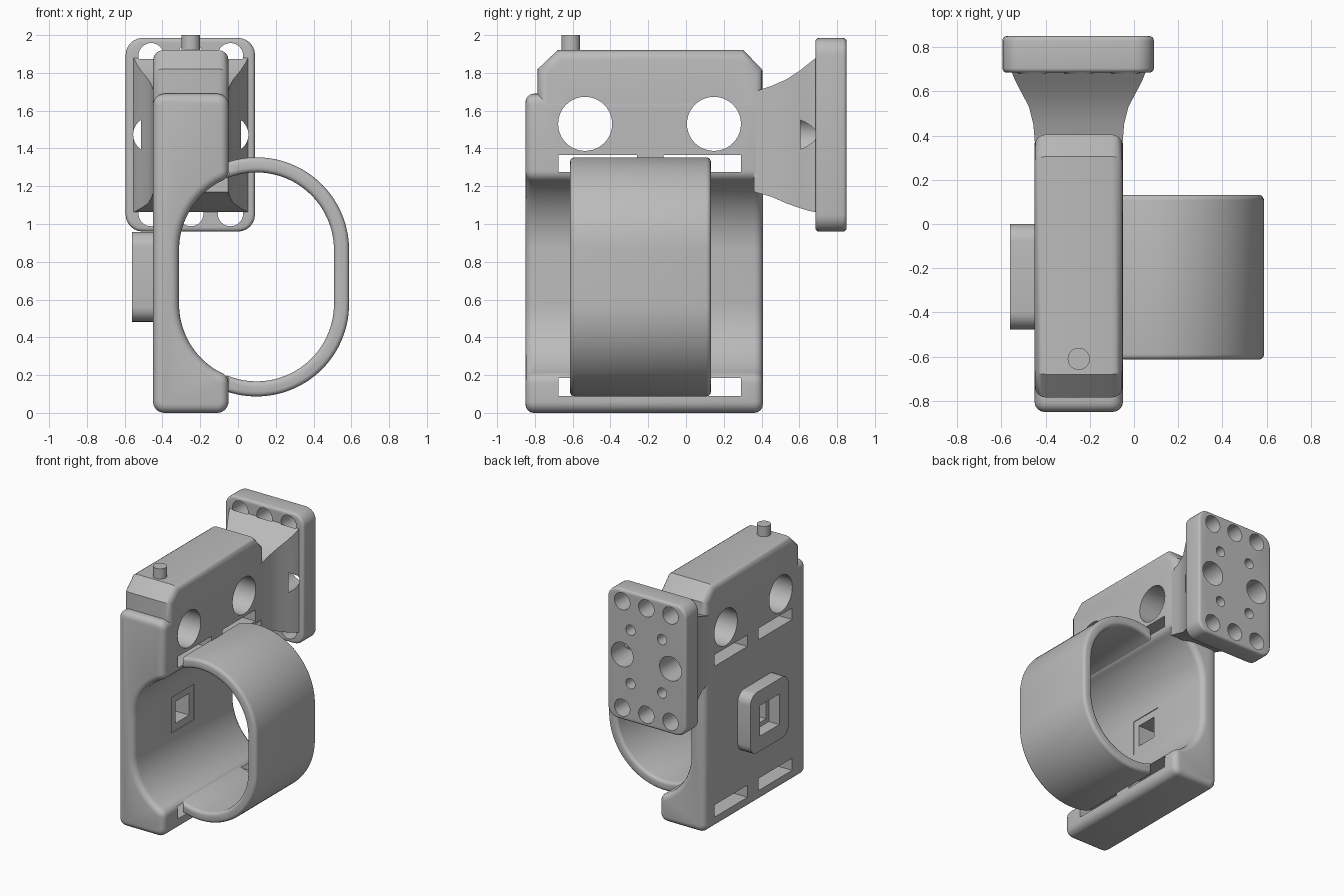
import bpy, bmesh, math
from mathutils import Vector

cube = bpy.data.objects.get("Cube")
if cube:
    bpy.data.objects.remove(cube, do_unlink=True)

grey = bpy.data.materials.new("plain grey")
grey.use_nodes = True
grey.diffuse_color = (0.5, 0.5, 0.5, 1)
grey.node_tree.nodes["Principled BSDF"].inputs["Base Color"].default_value = (0.5, 0.5, 0.5, 1)


def make_object(name, bm):
    bmesh.ops.recalc_face_normals(bm, faces=bm.faces)
    mesh = bpy.data.meshes.new(name)
    bm.to_mesh(mesh)
    bm.free()
    mesh.materials.append(grey)
    ob = bpy.data.objects.new(name, mesh)
    bpy.context.collection.objects.link(ob)
    return ob


def arc(cx, cy, r, start, end, n=24):
    steps = [math.radians(start + (end - start) * i / n) for i in range(n + 1)]
    return [(cx + r * math.cos(a), cy + r * math.sin(a)) for a in steps]


def circle(cx, cy, r):
    return arc(cx, cy, r, 0, 360, 40)[:-1]


def rounded(corners, n=6):
    """Outline whose corners (x, y, radius) are replaced by arcs."""
    out = []
    for i, (x, y, r) in enumerate(corners):
        p = Vector((x, y))
        if not r:
            out.append((x, y))
            continue
        a = (Vector(corners[i - 1][:2]) - p).normalized()
        b = (Vector(corners[(i + 1) % len(corners)][:2]) - p).normalized()
        half = a.angle(b) / 2
        centre = p + (a + b).normalized() * r / math.sin(half)
        t0 = math.atan2(*reversed(p + a * r / math.tan(half) - centre))
        t1 = math.atan2(*reversed(p + b * r / math.tan(half) - centre))
        sweep = (t1 - t0 + math.pi) % (2 * math.pi) - math.pi
        out += arc(centre.x, centre.y, r, math.degrees(t0), math.degrees(t0 + sweep), n)
    return out


def rect(x0, x1, y0, y1, r=0):
    return rounded([(x0, y0, r), (x1, y0, r), (x1, y1, r), (x0, y1, r)])


def prism(name, outline, axis, lo, hi, rim=0):
    """Outline pushed along an axis, with rounded rims at both ends."""
    place = {"x": lambda u, v, w: (w, u, v),
             "y": lambda u, v, w: (u, w, v),
             "z": lambda u, v, w: (u, v, w)}[axis]
    bm = bmesh.new()
    a, b = [[bm.verts.new(place(u, v, w)) for u, v in outline] for w in (lo, hi)]
    caps = [bm.faces.new(a), bm.faces.new(b)]
    for i in range(len(a)):
        bm.faces.new((a[i - 1], a[i], b[i], b[i - 1]))
    bmesh.ops.recalc_face_normals(bm, faces=bm.faces)
    if rim:
        edges = [e for f in caps for e in f.edges]
        bmesh.ops.bevel(bm, geom=edges, offset=rim, segments=4, profile=0.5,
                        affect='EDGES', clamp_overlap=False)
    return make_object(name, bm)


def combine(target, other, operation):
    mod = target.modifiers.new("combine", 'BOOLEAN')
    mod.operation = operation
    mod.solver = 'EXACT'
    mod.object = other
    bpy.context.view_layer.objects.active = target
    bpy.ops.object.modifier_apply(modifier=mod.name)
    bpy.data.objects.remove(other, do_unlink=True)


def cut(target, outline, axis, lo, hi):
    combine(target, prism("cutter", outline, axis, lo, hi), 'DIFFERENCE')


# Shared dimensions of the oval opening and the holder
RING_X, LOW_Z, HIGH_Z, INNER, OUTER = 0.098, 0.577, 0.863, 0.41, 0.49
LEFT, RIGHT, FRONT, BACK = -0.45, -0.05, -0.85, 0.407
MID_X = -0.25

# Main body with the oval scooped out of its side
scoop = arc(RING_X, LOW_Z, INNER, 240, 180) + arc(RING_X, HIGH_Z, INNER, 180, 120)
section = [(LEFT, 0, .06), (RIGHT, 0, .06), (RIGHT, 0.195, .06)]
section += [(x, z, 0) for x, z in scoop]
section += [(RIGHT, 1.245, .06), (RIGHT, 1.69, .06), (LEFT, 1.69, .06)]
body = prism("body", rounded(section), "y", FRONT, BACK, 0.045)

# Chamfered upper block
block = [(-0.785, 1.45), (-0.785, 1.82), (-0.68, 1.92), (0.305, 1.92),
         (BACK - .002, 1.815), (BACK - .002, 1.45)]
combine(body, prism("upper_block", block, "x", LEFT + .001, RIGHT - .001, 0.05), 'UNION')

# Socket block on the side, with a stepped square hole
SOCK_Y, SOCK_Z = -0.238, 0.72


def square(size, r=0):
    h = size / 2
    return rect(SOCK_Y - h, SOCK_Y + h, SOCK_Z - h, SOCK_Z + h, r)


combine(body, prism("socket", square(0.477, .08), "x", -0.56, -0.43), 'UNION')
cut(body, square(0.17), "x", -0.6, -0.2)
cut(body, square(0.24), "x", -0.6, -0.47)
cut(body, square(0.28), "x", -0.318, -0.2)

# Round side holes and strap slots
for y in (-0.534, 0.148):
    cut(body, circle(y, 1.53, 0.143), "x", -0.6, 0.1)
for y0, y1 in ((-0.675, -0.26), (-0.12, 0.29)):
    for z0, z1 in ((0.09, 0.185), (1.275, 1.365)):
        cut(body, rect(y0, y1, z0, z1), "x", -0.6, 0.1)

# Strap loop
band = (arc(RING_X, HIGH_Z, OUTER, 109, 0, 32) + arc(RING_X, LOW_Z, OUTER, 0, -109, 32)
        + arc(RING_X, LOW_Z, INNER, -113, 0, 32) + arc(RING_X, HIGH_Z, INNER, 0, 113, 32))
strap = prism("strap", band, "y", -0.614, 0.132, 0.025)

# Pin on top
pin = prism("pin", circle(MID_X, -0.61, 0.05), "z", 1.88, 2.0)

# Mounting plate at the back
PLATE_Z = 1.473
plate = prism("mounting_plate", rect(-0.595, 0.09, 0.96, 1.985, .09), "y", 0.685, 0.85, 0.02)

# Flared neck between body and plate: y, half width, bottom, top
bm = bmesh.new()
rings = []
for y, w, z0, z1 in ((0.36, .198, 1.17, 1.70), (0.45, .205, 1.145, 1.73),
                     (0.53, .225, 1.11, 1.765), (0.60, .262, 1.085, 1.81),
                     (0.65, .288, 1.07, 1.85), (0.70, .308, 1.06, 1.89)):
    rings.append([bm.verts.new((MID_X + s * w, y, z))
                  for s, z in ((-1, z0), (1, z0), (1, z1), (-1, z1))])
bm.faces.new(rings[0])
bm.faces.new(rings[-1])
for a, b in zip(rings, rings[1:]):
    for i in range(4):
        bm.faces.new((a[i - 1], a[i], b[i], b[i - 1]))
combine(plate, make_object("neck", bm), 'UNION')

# Plate holes: rows at top and bottom, large pair, small four
for side in (-1, 1):
    for dx in (-0.21, 0, 0.21):
        cut(plate, circle(MID_X + dx, PLATE_Z + side * 0.418, 0.067), "y", 0.68, 0.95)
    cut(plate, circle(MID_X + side * 0.21, PLATE_Z, 0.095), "y", 0.605, 0.95)
    for dz in (-0.21, 0.21):
        cut(plate, circle(MID_X + side * 0.137, PLATE_Z + dz, 0.04), "y", 0.62, 0.95)

# Smooth shading with sharp edges kept
bpy.ops.object.select_all(action='DESELECT')
for ob in (body, strap, pin, plate):
    ob.select_set(True)
bpy.context.view_layer.objects.active = body
bpy.ops.object.shade_smooth_by_angle(angle=math.radians(30))
